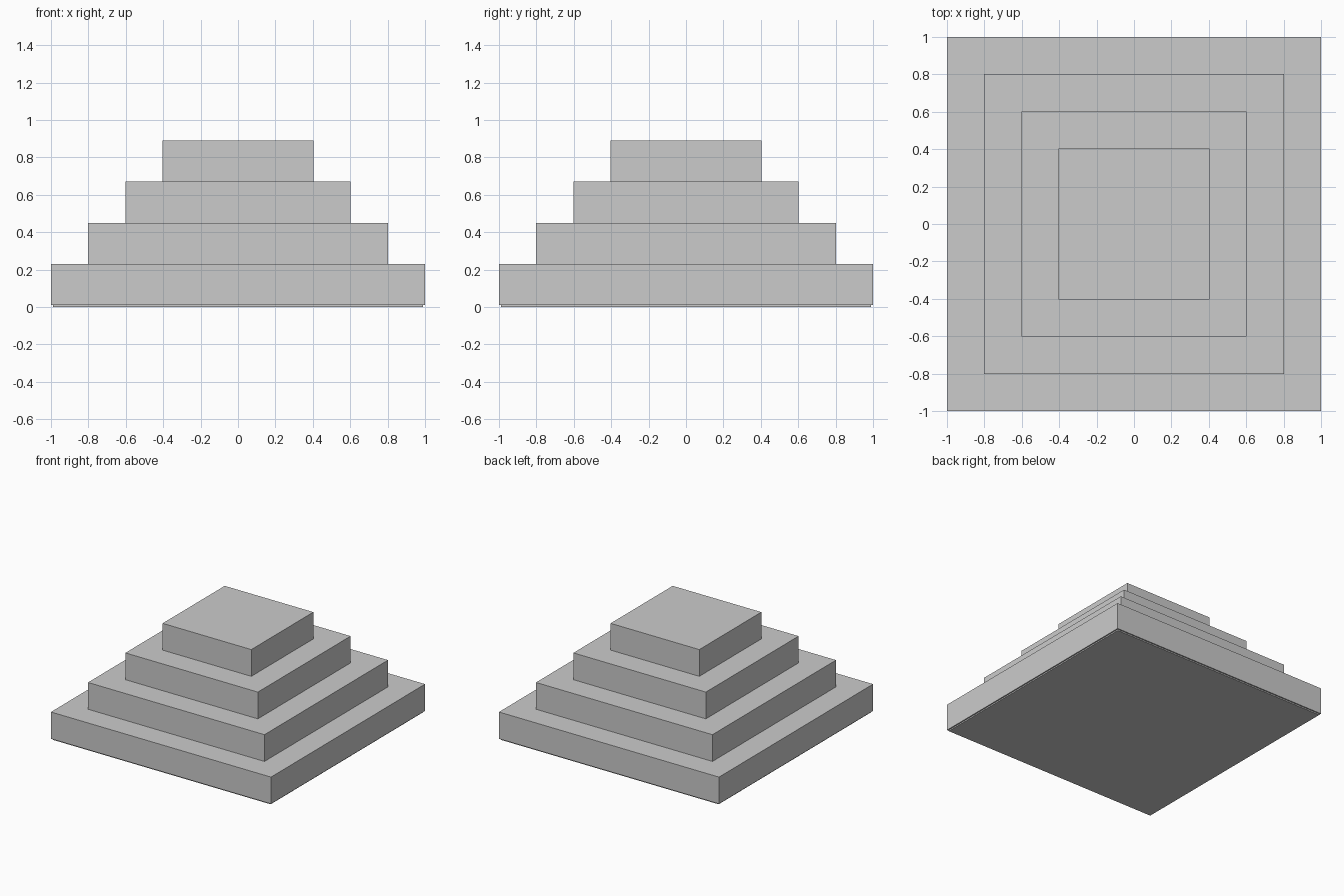
import bpy

if "Cube" in bpy.data.objects:
    bpy.data.objects.remove(bpy.data.objects["Cube"])


def block(name, half, z0, z1):
    """Square slab centred on the z axis, from z0 to z1."""
    bpy.ops.mesh.primitive_cube_add(size=1, location=(0, 0, (z0 + z1) / 2))
    ob = bpy.context.object
    ob.name = name
    ob.scale = (2 * half, 2 * half, z1 - z0)
    bpy.ops.object.transform_apply(location=False, rotation=False, scale=True)
    return ob


FOOT = 0.01      # thin plate under the lowest tier
STEP = 0.22      # height of each tier

# Slightly inset foot plate
block("foot_plate", 0.99, 0, FOOT)

# Four stacked tiers, shrinking upward
for i, half in enumerate((1.0, 0.802, 0.602, 0.403)):
    z = FOOT + i * STEP
    block(f"tier_{i + 1}", half, z, z + STEP)
